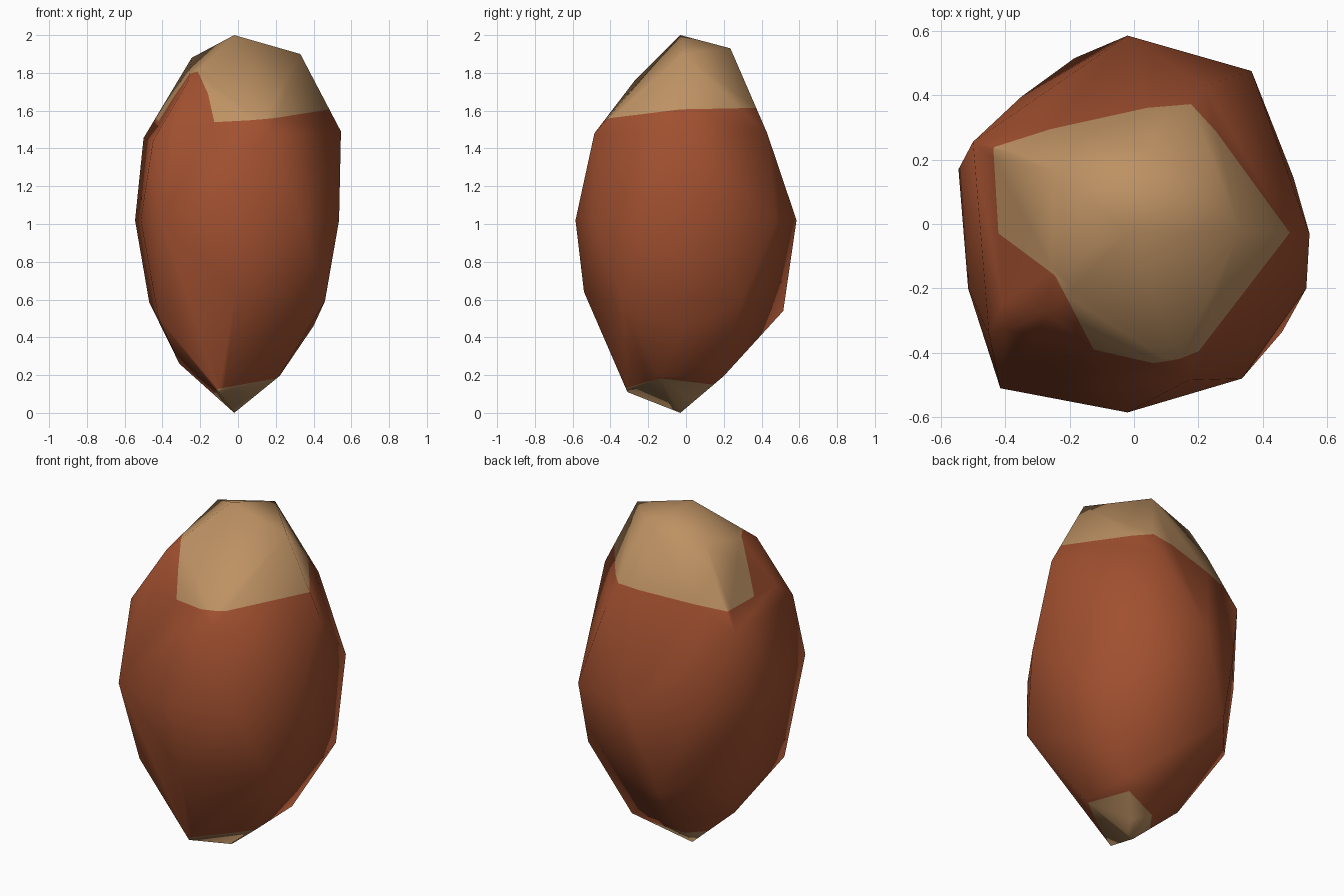
import bpy, bmesh
from mathutils import Vector

if "Cube" in bpy.data.objects:
    bpy.data.objects.remove(bpy.data.objects["Cube"])

# Two flat colours
def material(name, rgb):
    m = bpy.data.materials.new(name)
    m.diffuse_color = (*rgb, 1)
    m.use_nodes = True
    m.node_tree.nodes["Principled BSDF"].inputs["Base Color"].default_value = m.diffuse_color
    return m

shell = material("red brown shell", (0.355, 0.08, 0.029))
tan = material("tan cap", (0.51, 0.285, 0.125))

# Faceted nut: irregular rings of points from tip to crown, wrapped in a hull
points = [
    (-.02, -.03, 0), (-.10, -.31, .11), (.21, .20, .195), (-.31, -.01, .26),
    (.22, -.14, .195), (-.09, .22, .23),
    (-.42, -.31, .50), (-.47, .185, .585), (-.185, .515, .54), (.43, .29, .59),
    (.46, -.335, .59), (-.01, -.54, .64), (.40, 0, .46),
    (-.02, .585, 1.02), (.365, .475, 1.02), (.495, .145, 1.02), (.535, -.20, 1.02),
    (.335, -.48, 1.02), (-.02, -.585, 1.02), (-.415, -.51, 1.02), (-.515, -.20, 1.02),
    (-.545, .17, 1.02), (-.35, .395, 1.02),
    (-.50, .255, 1.455), (.22, .43, 1.48), (.545, -.03, 1.49), (.17, -.485, 1.48), (-.45, -.345, 1.44),
    (-.265, -.275, 1.755), (-.325, .215, 1.73), (-.245, .165, 1.88), (.33, -.02, 1.90),
    (.075, .235, 1.93), (-.02, -.03, 2),
]
bm = bmesh.new()
for p in points:
    bm.verts.new(p)
bmesh.ops.convex_hull(bm, input=bm.verts[:])
loose = [v for v in bm.verts if not v.link_faces]
bmesh.ops.delete(bm, geom=loose, context='VERTS')

# Colour borders: crown line, front left notch, bottom tip (front and back)
crown = (Vector((0, 0, 1.575)), Vector((-.07, -.07, 1)).normalized())
notch_a = (Vector((-.245, -.16, 0)), Vector((.24, .125, 0)).normalized())
notch_b = (Vector((-.245, -.16, 0)), Vector((.16, .215, 0)).normalized())
tip = (Vector((0, 0, .125)), Vector((.23, -.08, -1)).normalized())
tip_back = (Vector((0, 0, .05)), Vector((-.2, .5, -1)).normalized())

def side(plane, p):
    return (p - plane[0]).dot(plane[1])

def cut(plane, keep):
    faces = [f for f in bm.faces if keep(f.calc_center_median())]
    geom = set(faces)
    for f in faces:
        geom.update(f.edges)
        geom.update(f.verts)
    bmesh.ops.bisect_plane(bm, geom=list(geom), plane_co=plane[0], plane_no=plane[1], dist=1e-5)

cut(crown, lambda c: True)
cut(notch_a, lambda c: side(crown, c) > 0)
cut(notch_b, lambda c: side(crown, c) > 0)
cut(tip, lambda c: c.z < .6)
cut(tip_back, lambda c: c.z < .4)

for f in bm.faces:
    c = f.calc_center_median()
    on_crown = side(crown, c) > 0 and (side(notch_a, c) > 0 or side(notch_b, c) > 0)
    on_tip = c.z < .4 and (side(tip, c) > 0 or side(tip_back, c) > 0)
    f.material_index = int(on_crown or on_tip)
    f.smooth = True
bmesh.ops.recalc_face_normals(bm, faces=bm.faces[:])

mesh = bpy.data.meshes.new("nut")
bm.to_mesh(mesh)
bm.free()
mesh.materials.append(shell)
mesh.materials.append(tan)
nut = bpy.data.objects.new("nut", mesh)
bpy.context.collection.objects.link(nut)
